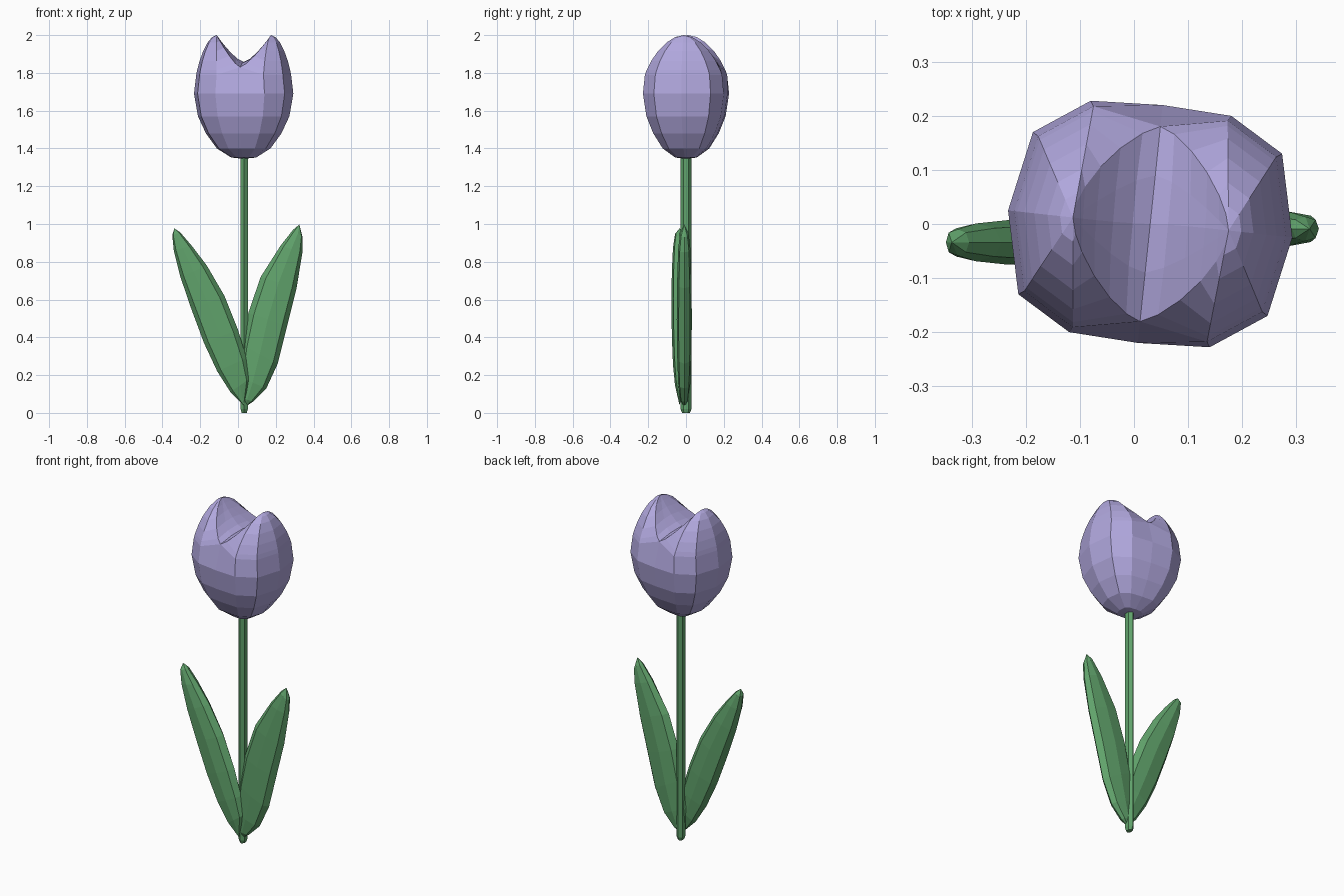
import bpy, bmesh, math
from mathutils import Vector

if "Cube" in bpy.data.objects:
    bpy.data.objects.remove(bpy.data.objects["Cube"])


def material(name, color):
    m = bpy.data.materials.new(name)
    m.diffuse_color = (*color, 1)
    m.use_nodes = True
    m.node_tree.nodes["Principled BSDF"].inputs["Base Color"].default_value = m.diffuse_color
    return m


def make(name, bm, mat):
    bmesh.ops.remove_doubles(bm, verts=bm.verts, dist=1e-5)
    bmesh.ops.recalc_face_normals(bm, faces=bm.faces)
    me = bpy.data.meshes.new(name)
    bm.to_mesh(me)
    bm.free()
    me.materials.append(mat)
    ob = bpy.data.objects.new(name, me)
    bpy.context.collection.objects.link(ob)
    return ob


def bridge(bm, a, b):
    n = len(a)
    for i in range(n):
        bm.faces.new((a[i], a[(i + 1) % n], b[(i + 1) % n], b[i]))


def fan(bm, ring, tip):
    v = bm.verts.new(tip)
    for i in range(len(ring)):
        bm.faces.new((ring[i], ring[(i + 1) % len(ring)], v))


GREEN = material("leaf green", (0.12, 0.37, 0.15))
PURPLE = material("petal purple", (0.44, 0.39, 0.73))
CX = 0.03

# Flower: twelve-sided cup, its outline repeats after half a turn
half = [(0.023, 0.22), (-0.11, 0.228), (-0.217, 0.17),
        (-0.263, 0.025), (-0.244, -0.13), (-0.15, -0.2)]
outline = half + [(-x, -y) for x, y in half]
bm = bmesh.new()
rings = []
for z, s in [(1.352, 0.25), (1.40, 0.54), (1.48, 0.76), (1.57, 0.92), (1.69, 1.0), (1.79, 0.955)]:
    ring = []
    for i, (x, y) in enumerate(outline):
        valley = z > 1.75 and i % 6 == 0
        k = 0.82 if valley else s
        ring.append(bm.verts.new((CX + x * k, y * k, 1.83 if valley else z)))
    rings.append(ring)
for a, b in zip(rings, rings[1:]):
    bridge(bm, a, b)
fan(bm, rings[0], (CX, 0, 1.345))

# Flower top: two peaks sharing a soft saddle
top = [v.co.copy() for v in rings[-1]]
crease = [top[6].lerp(top[0], t) for t in (0.25, 0.5, 0.75)]
for p, dz in zip(crease, (0.02, 0.028, 0.02)):
    p.z += dz
for side, px, py in ((0, -0.113, 0.012), (1, 0.175, -0.012)):
    if side == 0:
        loop = top[0:7] + crease
    else:
        loop = top[6:12] + [top[0]] + crease[::-1]
    peak = Vector((px, py, 2.0))
    prev = [bm.verts.new(p) for p in loop]
    for h in (0.12, 0.35, 0.6, 0.82, 0.95):
        convex = 1 - math.sqrt(1 - h * h)
        outer = 0.65 * convex + 0.35 * h
        cur = []
        for i, p in enumerate(loop):
            if 0 < i < 6:
                fx = fy = outer
            elif i in (0, 6):
                fx, fy = h ** 0.75, 0.4 * convex + 0.6 * h
            else:
                fx, fy = h ** 0.7, h
            cur.append(bm.verts.new((p.x + (px - p.x) * fx, p.y + (py - p.y) * fy,
                                     p.z + (2.0 - p.z) * h)))
        bridge(bm, prev, cur)
        prev = cur
    fan(bm, prev, peak)
make("flower", bm, PURPLE)

# Stem: slim six-sided rod with a rounded foot
bm = bmesh.new()
prev = None
for z, r in [(0, 0.7), (0.02, 1), (1.38, 1)]:
    ring = [bm.verts.new((0.033 + 0.022 * r * math.cos(math.pi * i / 3 + math.pi / 6),
                          0.029 * r * math.sin(math.pi * i / 3 + math.pi / 6), z))
            for i in range(6)]
    if prev:
        bridge(bm, prev, ring)
    else:
        bm.faces.new(ring)
    prev = ring
bm.faces.new(prev)
make("stem", bm, GREEN)

# Leaf cross-section: (position across the width, share of the depth)
SECTION = ((0, 0), (0.12, -0.75), (0.5, -1), (0.86, -0.75),
           (1, 0), (0.86, 0.75), (0.5, 1), (0.12, 0.75))


# Leaves: thick sections lofted between outer and inner edges
def leaf(name, rows, base, tip, y0, depth):
    bm = bmesh.new()
    rings = []
    n = len(rows)
    for k, (ox, oz, ix, iz) in enumerate(rows):
        d = depth * math.sin(math.pi * (k + 1) / (n + 1)) ** 0.6
        rings.append([bm.verts.new((ox + (ix - ox) * t, y0 + s * d, oz + (iz - oz) * t))
                      for t, s in SECTION])
    for a, b in zip(rings, rings[1:]):
        bridge(bm, a, b)
    fan(bm, rings[0], (base[0], y0, base[1]))
    fan(bm, rings[-1], (tip[0], y0, tip[1]))
    make(name, bm, GREEN)


leaf("left_leaf",
     [(-0.04, 0.11, 0.06, 0.18), (-0.11, 0.22, 0.045, 0.29), (-0.18, 0.37, 0.0, 0.44),
      (-0.247, 0.55, -0.072, 0.62), (-0.305, 0.72, -0.165, 0.78), (-0.34, 0.86, -0.245, 0.885),
      (-0.348, 0.94, -0.305, 0.955)],
     (0.03, 0.04), (-0.337, 0.977), -0.034, 0.043)
leaf("right_leaf",
     [(0.08, 0.06, 0.015, 0.08), (0.15, 0.13, 0.005, 0.19), (0.21, 0.26, 0.02, 0.36),
      (0.26, 0.46, 0.055, 0.53), (0.31, 0.66, 0.12, 0.72), (0.341, 0.85, 0.225, 0.885),
      (0.342, 0.93, 0.292, 0.97)],
     (0.035, 0.03), (0.325, 0.997), -0.009, 0.04)
